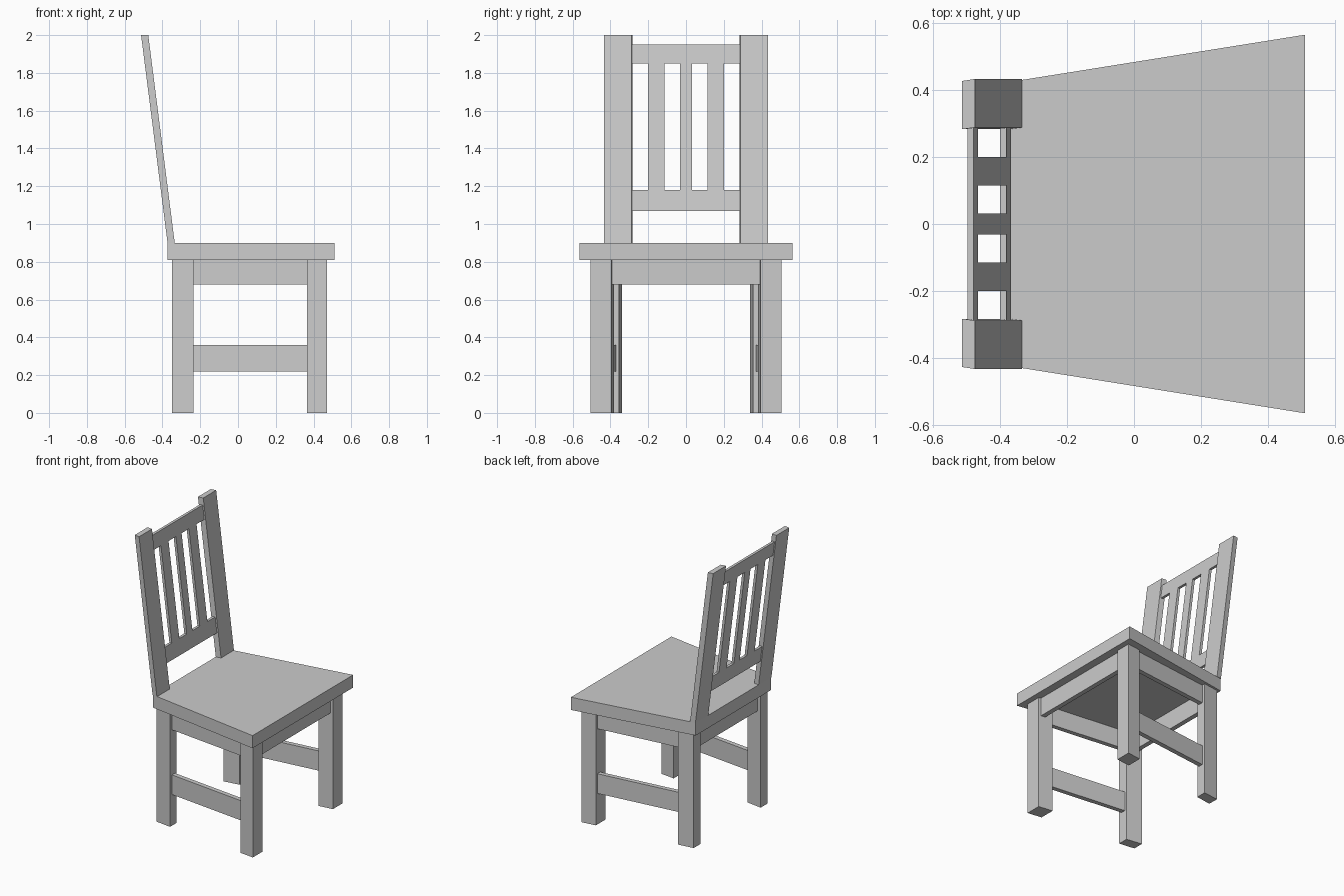
import bpy, bmesh

if "Cube" in bpy.data.objects:
    bpy.data.objects.remove(bpy.data.objects["Cube"])

grey = bpy.data.materials.new("plain grey")
grey.diffuse_color = (0.6, 0.6, 0.6, 1)
grey.use_nodes = True
grey.node_tree.nodes["Principled BSDF"].inputs["Base Color"].default_value = grey.diffuse_color

LEAN = -0.1273   # backward lean of the backrest, x per z
SEAT_TOP = 0.90


def prism(name, plan, z0, z1, lean=0.0, side=1):
    """Extrude a plan outline from z0 to z1; lean shears it in x, side -1 mirrors it in y."""
    bm = bmesh.new()
    rings = [[bm.verts.new((x + lean * (z - SEAT_TOP), y * side, z)) for x, y in plan]
             for z in (z0, z1)]
    low, high = rings
    bm.faces.new(low)
    bm.faces.new(high)
    for i in range(len(plan)):
        j = (i + 1) % len(plan)
        bm.faces.new((low[i], low[j], high[j], high[i]))
    bmesh.ops.recalc_face_normals(bm, faces=bm.faces)
    mesh = bpy.data.meshes.new(name)
    bm.to_mesh(mesh)
    bm.free()
    mesh.materials.append(grey)
    obj = bpy.data.objects.new(name, mesh)
    bpy.context.collection.objects.link(obj)
    return obj


def strip(x0, x1, a, b, c, d):
    """Plan outline from x0 (y a..b) to x1 (y c..d)."""
    return [(x0, a), (x1, c), (x1, d), (x0, b)]


# Tapered seat
prism("seat", strip(-0.373, 0.51, -0.424, 0.424, -0.565, 0.565), 0.81, SEAT_TOP)

# Legs, side rails and leaning back posts, mirrored left and right
for label, s in (("left", 1), ("right", -1)):
    prism("front_leg_" + label, strip(0.365, 0.47, 0.382, 0.492, 0.395, 0.505), 0, 0.81, side=s)
    prism("back_leg_" + label, strip(-0.35, -0.235, 0.338, 0.413, 0.355, 0.428), 0, 0.81, side=s)
    side_plan = strip(-0.245, 0.375, 0.37, 0.403, 0.442, 0.475)
    prism("side_apron_" + label, side_plan, 0.68, 0.81, side=s)
    prism("side_stretcher_" + label, side_plan, 0.22, 0.36, side=s)
    prism("back_post_" + label, strip(-0.373, -0.335, 0.283, 0.427, 0.288, 0.433),
          SEAT_TOP, 2.0, LEAN, s)

# Front and back aprons
prism("front_apron", strip(0.42, 0.453, -0.40, 0.40, -0.40, 0.40), 0.68, 0.81)
prism("back_apron", strip(-0.325, -0.292, -0.36, 0.36, -0.36, 0.36), 0.68, 0.81)

# Backrest rails and slats
for name, y0, y1, z0, z1 in (
        ("lower_back_rail", -0.288, 0.288, 1.07, 1.18),
        ("upper_back_rail", -0.288, 0.288, 1.85, 1.95),
        ("slat_right", -0.20, -0.115, 1.18, 1.85),
        ("slat_middle", -0.032, 0.032, 1.18, 1.85),
        ("slat_left", 0.115, 0.20, 1.18, 1.85)):
    prism(name, strip(-0.364, -0.345, y0, y1, y0, y1), z0, z1, LEAN)
